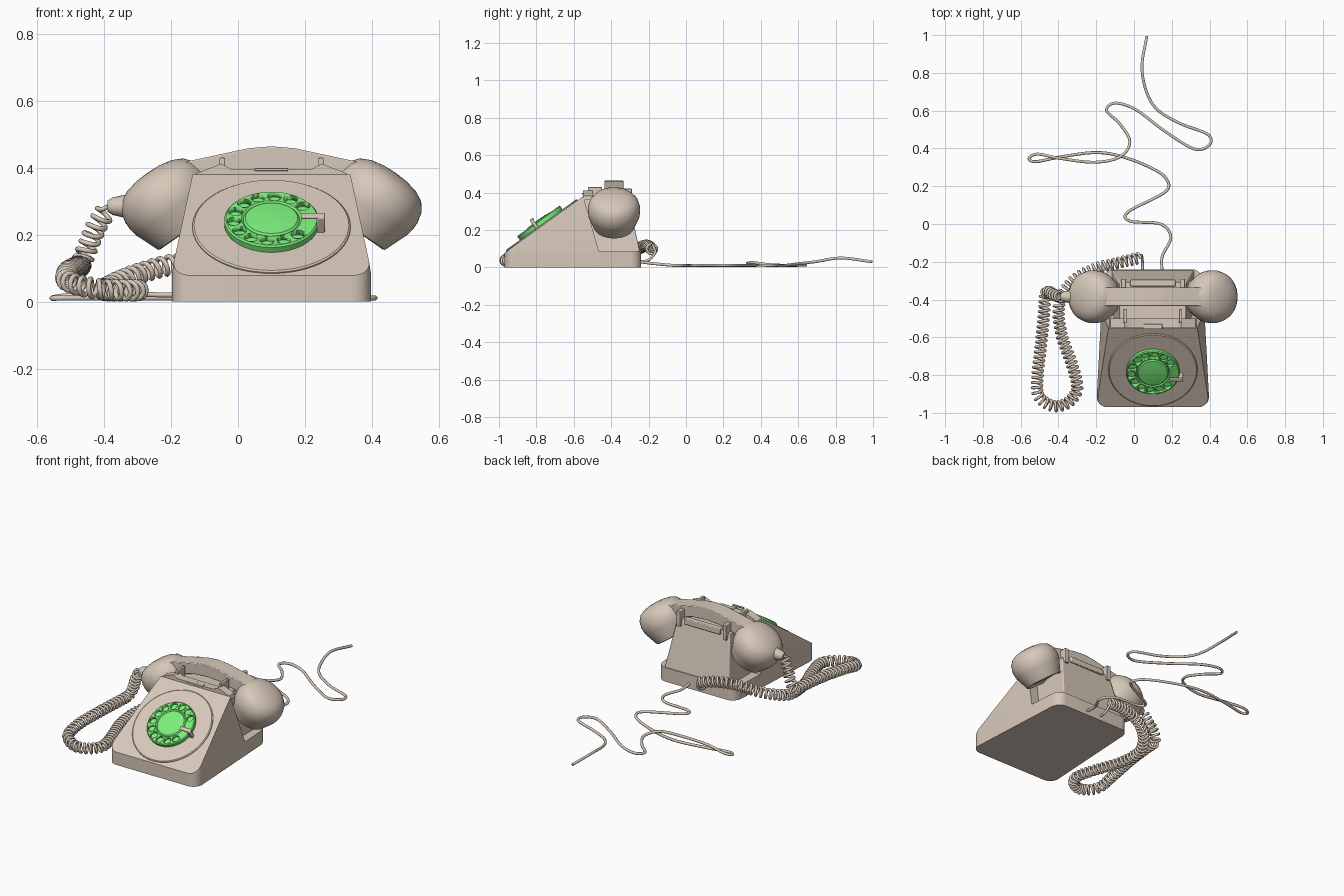
import bpy, bmesh, math
from mathutils import Vector, Matrix

if "Cube" in bpy.data.objects:
    bpy.data.objects.remove(bpy.data.objects["Cube"])

CX = 0.1                                   # phone centre line
SLOPE = math.atan(0.72)                    # tilt of the sloping front


def material(name, rgb):
    m = bpy.data.materials.new(name)
    m.diffuse_color = (*rgb, 1)
    m.use_nodes = True
    m.node_tree.nodes["Principled BSDF"].inputs["Base Color"].default_value = m.diffuse_color
    return m


TAN = material("tan", (0.68, 0.58, 0.49))
GREEN = material("green", (0.2, 0.85, 0.2))


def finish(name, bm, mat=TAN, bevel=0.0, angle=35):
    bmesh.ops.remove_doubles(bm, verts=bm.verts, dist=1e-5)
    bmesh.ops.recalc_face_normals(bm, faces=bm.faces)
    me = bpy.data.meshes.new(name)
    bm.to_mesh(me)
    bm.free()
    ob = bpy.data.objects.new(name, me)
    bpy.context.collection.objects.link(ob)
    me.materials.append(mat)
    if bevel:
        b = ob.modifiers.new("bevel", "BEVEL")
        b.width, b.segments = bevel, 2
    bpy.ops.object.select_all(action="DESELECT")
    ob.select_set(True)
    bpy.context.view_layer.objects.active = ob
    bpy.ops.object.shade_smooth_by_angle(angle=math.radians(angle))
    return ob


def loft(bm, rings):
    rows = [[bm.verts.new(p) for p in r] for r in rings]
    n = len(rows[0])
    for a, b in zip(rows, rows[1:]):
        for i in range(n):
            bm.faces.new((a[i], a[(i + 1) % n], b[(i + 1) % n], b[i]))
    bm.faces.new(rows[0])
    bm.faces.new(rows[-1])


def extrude_xz(name, pts, y0, y1, bevel=0.0, mat=TAN):
    bm = bmesh.new()
    loft(bm, [[(CX + x, y, z) for x, z in pts] for y in (y0, y1)])
    return finish(name, bm, mat, bevel)


def block(name, x, y, z, bevel=0.0, M=None, mat=TAN):
    bm = bmesh.new()
    loft(bm, [[(a, b, c) for a, b in ((x[0], y[0]), (x[1], y[0]), (x[1], y[1]), (x[0], y[1]))] for c in z])
    if M:
        bm.transform(M)
    return finish(name, bm, mat, bevel)


def lathe(name, profile, M, mat=TAN, seg=48):
    bm = bmesh.new()
    loft(bm, [[(max(r, 1e-3) * math.cos(t), max(r, 1e-3) * math.sin(t), h)
               for t in (2 * math.pi * i / seg for i in range(seg))] for r, h in profile])
    bm.transform(M)
    return finish(name, bm, mat)


def cut(bm, co, no):
    bmesh.ops.bisect_plane(bm, geom=bm.verts[:] + bm.edges[:] + bm.faces[:],
                           plane_co=co, plane_no=no, clear_outer=True)
    bmesh.ops.holes_fill(bm, edges=[e for e in bm.edges if e.is_boundary])


def footprint(z, scale=1.0, r=0.06):
    # rounded rectangle, narrowing toward the back
    pts = []
    for sx, cy, a0 in ((1, -0.97 + r, -90), (1, -0.24 - r, 0), (-1, -0.24 - r, 90), (-1, -0.97 + r, 180)):
        for k in range(9):
            a = math.radians(a0 + 90 * k / 8)
            x = sx * (0.3 - r) + r * math.cos(a)
            y = cy + r * math.sin(a)
            pts.append((CX + x * scale * (1 - 0.13 * (y + 0.97) / 0.73), y, z))
    return pts


FRONT = ((0, -0.97, 0.078), (0, -math.sin(SLOPE), math.cos(SLOPE)))

# Body: low base, sloping wedge, cradle tower
bm = bmesh.new()
loft(bm, [footprint(0), footprint(0.085)])
cut(bm, *FRONT)
finish("base", bm)

bm = bmesh.new()
loft(bm, [footprint(0.01), footprint(0.085), footprint(0.45, 0.81)])
cut(bm, *FRONT)
cut(bm, (0, -0.55, 0.38), (0, 0.295, 0.085))
finish("front_wedge", bm)

bm = bmesh.new()
loft(bm, [[(CX + sx * w, y, z) for sx, y in ((-1, y0), (1, y0), (1, y1), (-1, y1))]
          for z, w, y0, y1 in ((0.07, 0.22, -0.52, -0.243), (0.37, 0.175, -0.56, -0.31))])
finish("cradle_tower", bm, bevel=0.006)

# Cradle: front ridge, horns and rear bar
extrude_xz("cradle_ridge", [(-0.232, 0.36), (-0.225, 0.383), (-0.15, 0.412), (-0.12, 0.396), (0.12, 0.396),
                            (0.15, 0.412), (0.225, 0.383), (0.232, 0.36)], -0.55, -0.5)
block("cradle_slot", (0.05, 0.15), (-0.556, -0.53), (0.39, 0.399), 0.002)
for s, side in ((-1, "left"), (1, "right")):
    c = CX + s * 0.147
    block("front_horn_" + side, (c - 0.008, c + 0.008), (-0.525, -0.45), (0.35, 0.43), 0.003)
    c = CX + s * 0.156
    block("rear_horn_" + side, (c - 0.013, c + 0.013), (-0.34, -0.29), (0.33, 0.422), 0.003)
block("rear_bar", (-0.02, 0.22), (-0.33, -0.295), (0.35, 0.385), 0.004)

# Dial
DIAL = Matrix.Translation((CX, -0.77, 0.222)) @ Matrix.Rotation(SLOPE, 4, "X")
lathe("dial_plate", [(0, -0.006), (0.236, -0.006), (0.236, 0.004), (0.231, 0.008), (0, 0.008)], DIAL, seg=64)
lathe("dial_backing", [(0, 0), (0.139, 0), (0.139, 0.016), (0, 0.016)], DIAL, GREEN, 64)
wheel = lathe("finger_wheel", [(0, 0.012), (0.141, 0.012), (0.141, 0.028), (0.136, 0.033), (0.09, 0.033),
                               (0.084, 0.028), (0.078, 0.034), (0.04, 0.038), (0, 0.039)], DIAL, GREEN, 64)
bm = bmesh.new()
holes = [Matrix.Rotation(math.radians(34 + 25.5 * k), 4, "Z") @ Matrix.Translation((0.113, 0, 0)) for k in range(12)]
for H in holes:
    bmesh.ops.create_cone(bm, cap_ends=True, segments=24, radius1=0.021, radius2=0.021, depth=0.06,
                          matrix=DIAL @ H @ Matrix.Translation((0, 0, 0.035)))
cutter = finish("hole_cutter", bm, GREEN)
cutter.hide_render = True
cutter.hide_viewport = True
b = wheel.modifiers.new("holes", "BOOLEAN")
b.object, b.operation, b.solver = cutter, "DIFFERENCE", "EXACT"

# Finger stop
block("finger_stop_post", (0.135, 0.16), (-0.037, -0.018), (0.0, 0.062), 0.005, DIAL)
block("finger_stop_arm", (0.088, 0.16), (-0.035, -0.012), (0.054, 0.064), 0.004, DIAL)

# Handset: arched handle, two domed cups, cord nub
HY = -0.385
top = [(-0.33, 0.402), (-0.2, 0.43), (-0.07, 0.458), (0, 0.464), (0.07, 0.458), (0.2, 0.43), (0.33, 0.402)]
under = [(0.3, 0.31), (0.18, 0.365), (0.09, 0.387), (0, 0.393), (-0.09, 0.387), (-0.18, 0.365), (-0.3, 0.31)]
extrude_xz("handset_handle", top + under, HY - 0.05, HY + 0.05, 0.004)
cup = [(0, 0.012), (0.085, 0.012), (0.1, 0), (0.106, 0.003), (0.136, 0.078), (0.14, 0.1), (0.14, 0.125),
       (0.132, 0.158), (0.112, 0.184), (0.08, 0.2), (0.04, 0.208), (0, 0.21)]
for s, name in ((-1, "mouthpiece"), (1, "earpiece")):
    q = Vector((s * 0.57, 0, 0.82)).to_track_quat("Z", "Y")
    lathe(name, cup, Matrix.Translation((CX + s * 0.25, HY, 0.213)) @ q.to_matrix().to_4x4())
lathe("cord_nub", [(0, 0), (0.036, 0), (0.026, 0.045), (0.016, 0.06), (0, 0.06)],
      Matrix.Translation((-0.33, HY, 0.285)) @ Matrix.Rotation(-math.pi / 2, 4, "Y"), seg=20)


# Cords
def smooth_path(pts, n):
    p = [Vector(q) for q in pts]
    p = [2 * p[0] - p[1]] + p + [2 * p[-1] - p[-2]]
    out = []
    for a, b, c, d in zip(p, p[1:], p[2:], p[3:]):
        for i in range(n):
            t = i / n
            out.append(0.5 * (2 * b + (c - a) * t + (2 * a - 5 * b + 4 * c - d) * t * t
                              + (3 * b - a - 3 * c + d) * t ** 3))
    return out + [p[-2]]


def tube(name, pts, r, seg=8):
    bm = bmesh.new()
    rings, side = [], Vector((0.31, 0.2, 0.93))
    for i, p in enumerate(pts):
        t = (pts[min(i + 1, len(pts) - 1)] - pts[max(i - 1, 0)]).normalized()
        side = (side - t * side.dot(t)).normalized()
        w = t.cross(side)
        rings.append([p + r * (side * math.cos(a) + w * math.sin(a))
                      for a in (2 * math.pi * k / seg for k in range(seg))])
    loft(bm, rings)
    return finish(name, bm, angle=60)


flat = [(.148, -.25), (.15, -.17), (.195, -.07), (.14, 0), (-.02, .015), (-.03, .065), (.165, .17), (.17, .24),
        (.085, .3), (-.075, .36), (-.21, .378), (-.39, .355), (-.52, .33), (-.555, .348), (-.51, .37), (-.39, .347),
        (-.21, .327), (-.075, .355), (-.022, .435), (-.075, .53), (-.145, .6), (-.1, .64), (.01, .605), (.165, .49),
        (.32, .397), (.4, .42), (.39, .475), (.25, .53), (.13, .6), (.07, .69), (.042, .83), (.068, .995)]
lift = {0: .03, 1: .02, 14: .018, 15: .026, 16: .02, 17: .026, 18: .016, 28: .02, 29: .03, 30: .05, 31: .03}
tube("line_cord", smooth_path([(x, y, lift.get(i, .011)) for i, (x, y) in enumerate(flat)], 10), 0.008)

spine = smooth_path([(.03, -.18, .095), (-.08, -.205, .115), (-.2, -.235, .11), (-.32, -.3, .075), (-.395, -.42, .04),
                     (-.385, -.58, .034), (-.33, -.74, .034), (-.3, -.87, .034), (-.35, -.945, .034),
                     (-.43, -.963, .04), (-.505, -.91, .06), (-.51, -.8, .085), (-.49, -.62, .1), (-.475, -.46, .105),
                     (-.47, -.375, .11), (-.45, -.36, .16), (-.425, -.375, .22), (-.395, HY, .27)], 60)
PITCH, COIL, side, phase, wire = 0.027, 0.026, Vector((0, 0, 1)), 0.0, []
dist, step = 0.0, PITCH / 14
for a, b in zip(spine, spine[1:]):
    t = (b - a).normalized()
    side = (side - t * side.dot(t)).normalized()
    dist += (b - a).length
    while phase < dist:
        ang = 2 * math.pi * phase / PITCH
        p = b - t * (dist - phase)
        wire.append(p + COIL * (side * math.cos(ang) + t.cross(side) * math.sin(ang)))
        phase += step
lead = smooth_path([(.045, -.25, .03), (.045, -.2, .04), (.04, -.165, .08), tuple(wire[0])], 6)
tube("coiled_cord", lead[:-1] + wire + [Vector((-.385, HY, .285))], 0.0075)
